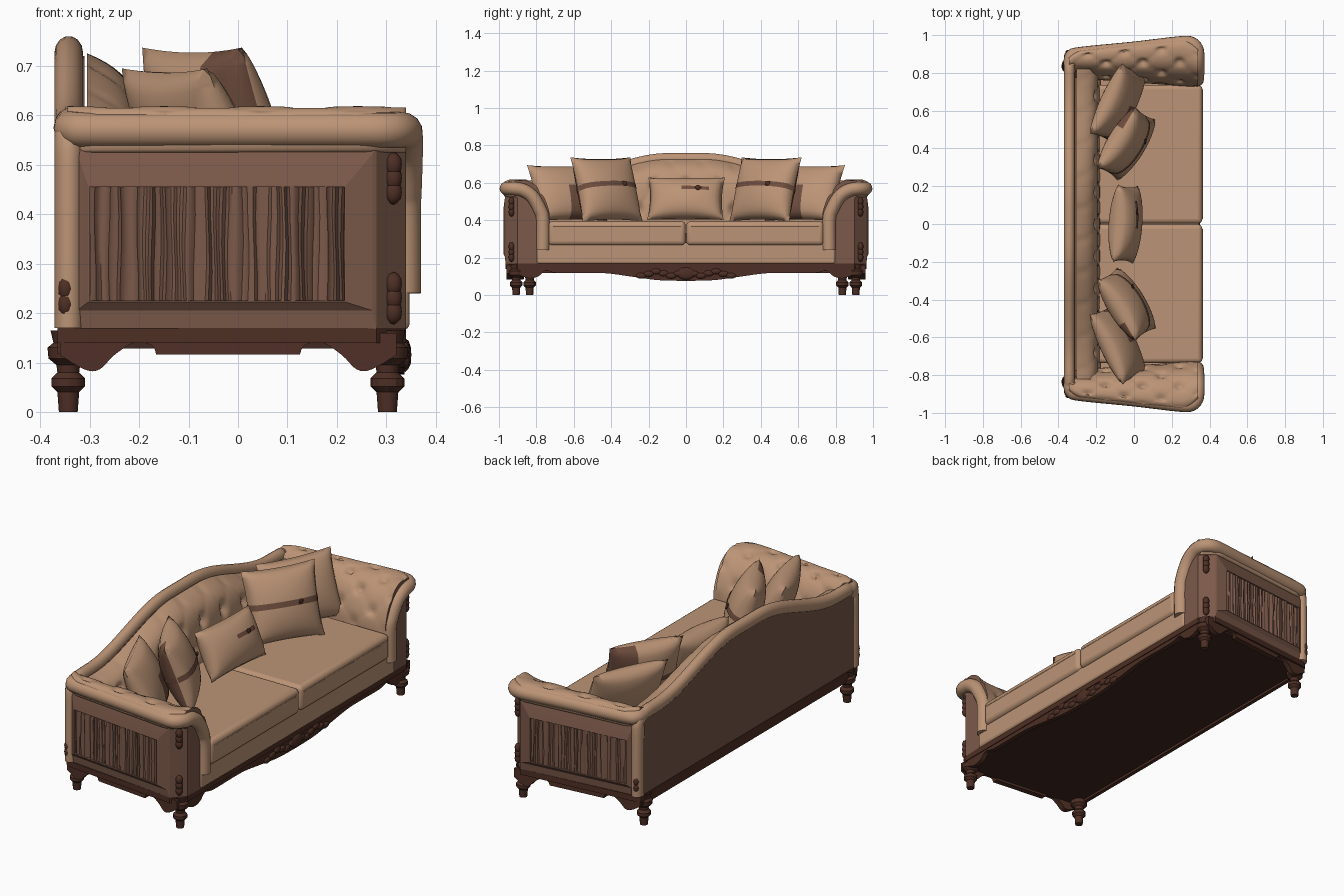
import bpy, bmesh, math, random
from mathutils import Matrix, Vector

random.seed(4)
if "Cube" in bpy.data.objects:
    bpy.data.objects.remove(bpy.data.objects["Cube"])


def material(name, r, g, b):
    m = bpy.data.materials.new(name)
    m.use_nodes = True
    m.diffuse_color = (r, g, b, 1)
    m.node_tree.nodes["Principled BSDF"].inputs["Base Color"].default_value = (r, g, b, 1)
    return m


TAN = material("tan upholstery", .5, .295, .18)
WOOD = material("brown side panel", .2, .1, .068)
DARK = material("dark carved wood", .075, .028, .018)
BACK = material("back panel brown", .18, .095, .068)
UNDER = material("underside black brown", .052, .022, .016)
STRAP = material("strap leather", .16, .075, .048)


def finish(name, bm, *mats, angle=40):
    bmesh.ops.recalc_face_normals(bm, faces=bm.faces)
    me = bpy.data.meshes.new(name)
    bm.to_mesh(me)
    bm.free()
    for m in mats:
        me.materials.append(m)
    for p in me.polygons:
        p.use_smooth = True
    me.set_sharp_from_angle(angle=math.radians(angle))
    ob = bpy.data.objects.new(name, me)
    bpy.context.scene.collection.objects.link(ob)
    return ob


def grid(bm, nu, nv, f, paint=lambda u, v: 0):
    vs = [[bm.verts.new(f(i / nu, j / nv)) for j in range(nv + 1)] for i in range(nu + 1)]
    for i in range(nu):
        for j in range(nv):
            face = bm.faces.new((vs[i][j], vs[i + 1][j], vs[i + 1][j + 1], vs[i][j + 1]))
            face.material_index = paint(i / nu, j / nv)
    return vs


def prism(name, a, b, mat):
    bm = bmesh.new()
    va, vb = [bm.verts.new(p) for p in a], [bm.verts.new(p) for p in b]
    bm.faces.new(va)
    bm.faces.new(vb[::-1])
    for i in range(len(a)):
        j = (i + 1) % len(a)
        bm.faces.new((va[i], vb[i], vb[j], va[j]))
    return finish(name, bm, mat)


def box(name, lo, hi, mat, bevel=0.0):
    a = [(lo[0], lo[1]), (hi[0], lo[1]), (hi[0], hi[1]), (lo[0], hi[1])]
    ob = prism(name, [(x, y, lo[2]) for x, y in a], [(x, y, hi[2]) for x, y in a], mat)
    if bevel:
        mod = ob.modifiers.new("soft edges", "BEVEL")
        mod.width, mod.segments = bevel, 4
    return ob


def smooth(pts, n=6):
    """Catmull-Rom refinement of a path."""
    p = [Vector(q) for q in [pts[0], *pts, pts[-1]]]
    out = []
    for a, b, c, d in zip(p, p[1:], p[2:], p[3:]):
        for k in range(n):
            t = k / n
            out.append(b + (c - a) * t / 2 + (2 * a - 5 * b + 4 * c - d) * t * t / 2
                       + (3 * b - a - 3 * c + d) * t ** 3 / 2)
    return out + [p[-1]]


def tube(name, path, r1, r2, mat):
    """Oval tube along a path that starts across the x axis."""
    n = len(path) - 1
    axis, rings = Vector((1, 0, 0)), []
    for i, p in enumerate(path):
        d = (path[min(i + 1, n)] - path[max(i - 1, 0)]).normalized()
        axis = (axis - d * axis.dot(d)).normalized()
        rings.append((p, axis.copy(), d.cross(axis)))

    def f(u, v):
        p, a, b = rings[round(u * n)]
        return p + a * r1 * math.cos(v * math.tau) + b * r2 * math.sin(v * math.tau)
    bm = bmesh.new()
    vs = grid(bm, n, 14, f)
    bm.faces.new(vs[0][:-1])
    bm.faces.new(vs[-1][:-1])
    bmesh.ops.remove_doubles(bm, verts=bm.verts, dist=1e-5)
    return finish(name, bm, mat, angle=60)


def blobs(name, items, mat):
    """Carved ornament or buttons: squashed balls (centre, scale)."""
    bm = bmesh.new()
    for c, s in items:
        bmesh.ops.create_icosphere(bm, subdivisions=2, radius=1,
                                   matrix=Matrix.Translation(c) @ Matrix.Diagonal((*s, 1)))
    return finish(name, bm, mat)


def tuft(a, b):
    """Deep buttoning: pits at the buttons, with faint diamond seams."""
    p, q = math.pi * (a + b), math.pi * (a - b)
    pit = (math.cos(p) * math.cos(q)) ** 6
    return -pit + .25 * (abs(math.sin(p) * math.sin(q)) ** .4 - 1)


def lerp(a, b, t):
    return a + (b - a) * t


def top(y):
    t = min(1, max(0, (.74 - abs(y)) / .64))
    return .615 + .145 * t * t * (3 - 2 * t) - .01 * max(0, abs(y) - .7)


def wall(x):
    return lerp(.9, .965, (x + .33) / .61)


# Plinth, underside and seat rail
half = [(-.365, .89), (-.33, .905), (.28, .965), (.34, .9)]
foot = half + [(x, -y) for x, y in half[::-1]]
prism("base_plinth", [(x, y, .14) for x, y in foot], [(x, y, .17) for x, y in foot], DARK)
prism("underside", [(x * .94, y * .97, .128) for x, y in foot],
      [(x * .94, y * .97, .142) for x, y in foot], UNDER)
box("seat_rail", (-.33, -.8, .165), (.347, .8, .28), TAN, .015)

# Front and back aprons
low = smooth([(.9, .11), (.84, .09), (.79, .1), (.75, .13), (.68, .118), (.45, .118), (.3, .1), (.15, .08), (0, .076)])
loop = [(.9, .16)] + [tuple(p) for p in low]
loop += [(-y, z) for y, z in loop[-2::-1]]
prism("front_apron", [(.312, y, z) for y, z in loop], [(.336, y, z) for y, z in loop], DARK)
box("back_apron", (-.365, -.88, .118), (-.345, .88, .17), DARK)
blobs("apron_carving", [((.337, y, .115 + .012 * math.cos(y * 40)),
                         (.01, .028, .016)) for y in [k * .04 - .24 for k in range(13)]]
      + [((.338, 0, .115), (.013, .05, .034))], DARK)

# Seat cushions with piping
for m, name in ((1, "left"), (-1, "right")):
    y0, y1 = sorted((m * .002, m * .737))
    box(name + "_seat_cushion", (-.26, y0, .265), (.362, y1, .395), TAN, .024)
    tube(name + "_cushion_piping", [Vector((.357, y, .366)) for y in (y0 + .025, y1 - .025)], .007, .005, TAN)

# Back: panel, rolled border and tufted inner face
ys = [k * .04 - .88 for k in range(45)]
outline = [(-.88, .165)] + [(y, top(y) - .04) for y in ys] + [(.88, .165)]
prism("back_panel", [(-.363, y, z) for y, z in outline], [(-.31, y, z) for y, z in outline], BACK)
post = smooth([(-.342, -.885, .17), (-.342, -.885, .4), (-.342, -.883, .55)], 4)
edge = post + [Vector((-.342, y, top(y) - .034)) for y in ys[1:-1]]
edge += [Vector((p.x, -p.y, p.z)) for p in post[::-1]]
tube("back_roll", edge, .029, .034, TAN)


def back_face(u, v):
    y = lerp(-.82, .82, u)
    z = lerp(.33, top(y) - .035, v)
    fade = math.sin(math.pi * min(1, max(0, v))) ** .5
    return Vector((-.175 - .025 * v - .105 * v ** 9 + .028 * fade * tuft(y / .17, v * 1.5), y, z))


bm = bmesh.new()
grid(bm, 150, 40, back_face)
finish("tufted_back", bm, TAN, angle=70)
spots = [back_face((k * .085 + .82) / 1.64, v) for k in range(-9, 10) for v in (1 / 3, 2 / 3)
         if (k + round(v * 3)) % 2 == 0]
blobs("back_buttons", [(p, (.008, .01, .01)) for p in spots], TAN)

# Arm profile: inner foot, over the top, to the outer overhang
profile = smooth([(0, .25), (0, .4), (.08, .48), (.25, .555), (.5, .603), (.8, .618),
                  (.97, .606), (1.02, .57), (.98, .53), (.9, .525)])
lathe = [(.0, 0), (.019, 0), (.022, .04), (.034, .052), (.034, .068), (.022, .08), (.024, .095),
         (.04, .108), (.042, .13), (.03, .14), (.036, .165)]
rim = [(-.337, .84, .575), (-.33, .885, .572), (-.28, .902, .57), (0, .93, .57), (.23, .957, .57), (.3, .957, .57),
       (.332, .925, .57), (.338, .87, .56), (.338, .82, .525), (.336, .782, .46), (.334, .765, .4), (.334, .765, .24)]

for m, side in ((1, "left"), (-1, "right")):
    def arm_at(u, v):
        x = lerp(-.345, .34, u)
        s, z = profile[round(v * (len(profile) - 1))]
        corner = .06 * max(0, (u - .85) / .15) ** 2 + .03 * max(0, 1 - u * 10) ** 2
        y = lerp(lerp(.775, .725, u), lerp(.913, .988, u) - corner, s)
        w = max(0, math.sin(math.pi * min(1, v / .66))) ** .5
        d = .028 * w * tuft(u * 3.5, v * 4.5) * math.sin(math.pi * min(1, u * .96 + .02)) ** .4
        return Vector((x, m * (y - .5 * d), z + .8 * d))
    bm = bmesh.new()
    vs = grid(bm, 90, len(profile) - 1, arm_at)
    for row in (vs[0], vs[-1]):
        bm.faces.new(row).material_index = 1
    finish(side + "_arm", bm, TAN, WOOD, angle=70)

    # Padded roll: along the outer edge, round the corner and down the arm front
    tube(side + "_arm_roll", [Vector((p.x, m * p.y, p.z)) for p in smooth(rim)], .036, .036, TAN)

    # Wooden arm case with chamfered front corner, and the front post beside the seat
    case = [(-.335, .85), (-.335, wall(-.335)), (.28, wall(.28)), (.34, .9), (.34, .85)]
    prism(side + "_arm_case", [(x, m * y, .165) for x, y in case], [(x, m * y, .54) for x, y in case], WOOD)
    y0, y1 = sorted((m * .775, m * .86))
    box(side + "_arm_post", (.29, y0, .165), (.34, y1, .5), WOOD)

    # Sloped frame around the pleated panel
    def ring(x0, x1, z0, z1, d):
        return [(x, m * (wall(x) + d), z) for x, z in ((x0, z0), (x1, z0), (x1, z1), (x0, z1))]
    bm = bmesh.new()
    loops = [[bm.verts.new(p) for p in ring(*r)] for r in (
        (-.333, .28, .168, .535, 0), (-.325, .272, .205, .522, .004), (-.303, .218, .222, .458, .018),
        (-.3, .215, .225, .455, .018), (-.3, .215, .225, .455, .002))]
    for a, b in zip(loops, loops[1:]):
        for i in range(4):
            bm.faces.new((a[i], a[i - 1], b[i - 1], b[i]))
    finish(side + "_panel_frame", bm, WOOD, angle=8)
    depth = [random.uniform(.004, .017) for _ in range(91)]
    bm = bmesh.new()
    grid(bm, 90, 4, lambda u, v: (
        lerp(-.3, .215, u) + .002 * math.sin(v * 5 + u * 40),
        m * (wall(lerp(-.3, .215, u)) + depth[round(u * 90)]), lerp(.225, .455, v)))
    finish(side + "_pleated_panel", bm, WOOD, angle=45)

    # Scalloped side apron
    cut = smooth([(-.36, .115), (-.31, .086), (-.28, .086), (-.25, .115), (-.21, .14), (-.175, .135), (-.165, .116)], 4)
    lower = [tuple(p) for p in cut] + [(-.04 - p.x, p.y) for p in cut[::-1]]
    shape = [(-.36, .16)] + lower + [(.32, .16)]
    prism(side + "_side_apron", [(x, m * (wall(min(x, .28)) - .035), z) for x, z in shape],
          [(x, m * (wall(min(x, .28)) - .005), z) for x, z in shape], DARK)

    # Turned legs
    for x, y, name in ((.302, .908, "front"), (-.343, .836, "back")):
        bm = bmesh.new()
        grid(bm, len(lathe) - 1, 12, lambda u, v: (
            x + lathe[round(u * (len(lathe) - 1))][0] * math.cos(v * math.tau),
            m * y + lathe[round(u * (len(lathe) - 1))][0] * math.sin(v * math.tau),
            lathe[round(u * (len(lathe) - 1))][1]))
        bmesh.ops.remove_doubles(bm, verts=bm.verts, dist=1e-5)
        finish(f"{side}_{name}_leg", bm, DARK, angle=30)

    # Carved corner ornaments
    carve = [((.314, m * .933, z + k), (.018, .016, .025)) for z in (.472, .23) for k in (-.028, 0, .028)]
    carve += [((-.348, m * .908, z), (.016, .014, .026)) for z in (.218, .25)]
    blobs(side + "_corner_carving", carve, DARK)


# Throw pillows, some with a strap and a dark patch chosen by a rule
def pillow(name, centre, w, h, t, yaw, lean, strap=None, patch=lambda a, b, sgn: False):
    mat = (Matrix.Translation(centre) @ Matrix.Rotation(math.radians(yaw), 4, "Z")
           @ Matrix.Rotation(math.radians(-lean), 4, "Y"))

    def skin(a, b, sgn, extra=0):
        thick = t / 2 * max(0, (1 - a * a) * (1 - b * b)) ** .45 + extra
        return mat @ Vector((sgn * thick, a * w / 2 * (1 - .06 * (1 - b * b)), b * h / 2 * (1 - .06 * (1 - a * a))))
    bm = bmesh.new()
    for sgn in (1, -1):
        grid(bm, 20, 20, lambda u, v: skin(2 * u - 1, 2 * v - 1, sgn),
             lambda u, v: int(patch(2 * u - .95, 2 * v - .95, sgn)))
    bmesh.ops.remove_doubles(bm, verts=bm.verts, dist=1e-5)
    finish(name, bm, TAN, STRAP, angle=75)
    if strap:
        a0, a1, b0, b1, sides = strap
        bm = bmesh.new()
        for sgn in sides:
            grid(bm, 20, 3, lambda u, v: skin(lerp(a0, a1, u), lerp(b0, b1, v), sgn, .004))
        finish(name + "_strap", bm, STRAP)
        blobs(name + "_buckle", [(skin(.35, (b0 + b1) / 2, 1, .004), (.006, .016, .014))], DARK)


for m, side in ((1, "left"), (-1, "right")):
    pillow(side + "_outer_pillow", (-.085, m * .635, .545), .41, .33, .15, -25 * m, 25,
           patch=lambda a, b, sgn: sgn > 0 and m * a < .1 and b < .1)
    pillow(side + "_large_pillow", (-.04, m * .425, .565), .38, .365, .17, -32 * m, 20, (-1, 1, -.06, .1, (1, -1)),
           patch=lambda a, b, sgn: sgn < 0 and m * a > .35)
pillow("lumbar_pillow", (-.045, 0, .515), .41, .25, .16, -4, 25, (-.1, .65, .17, .34, (1,)))
